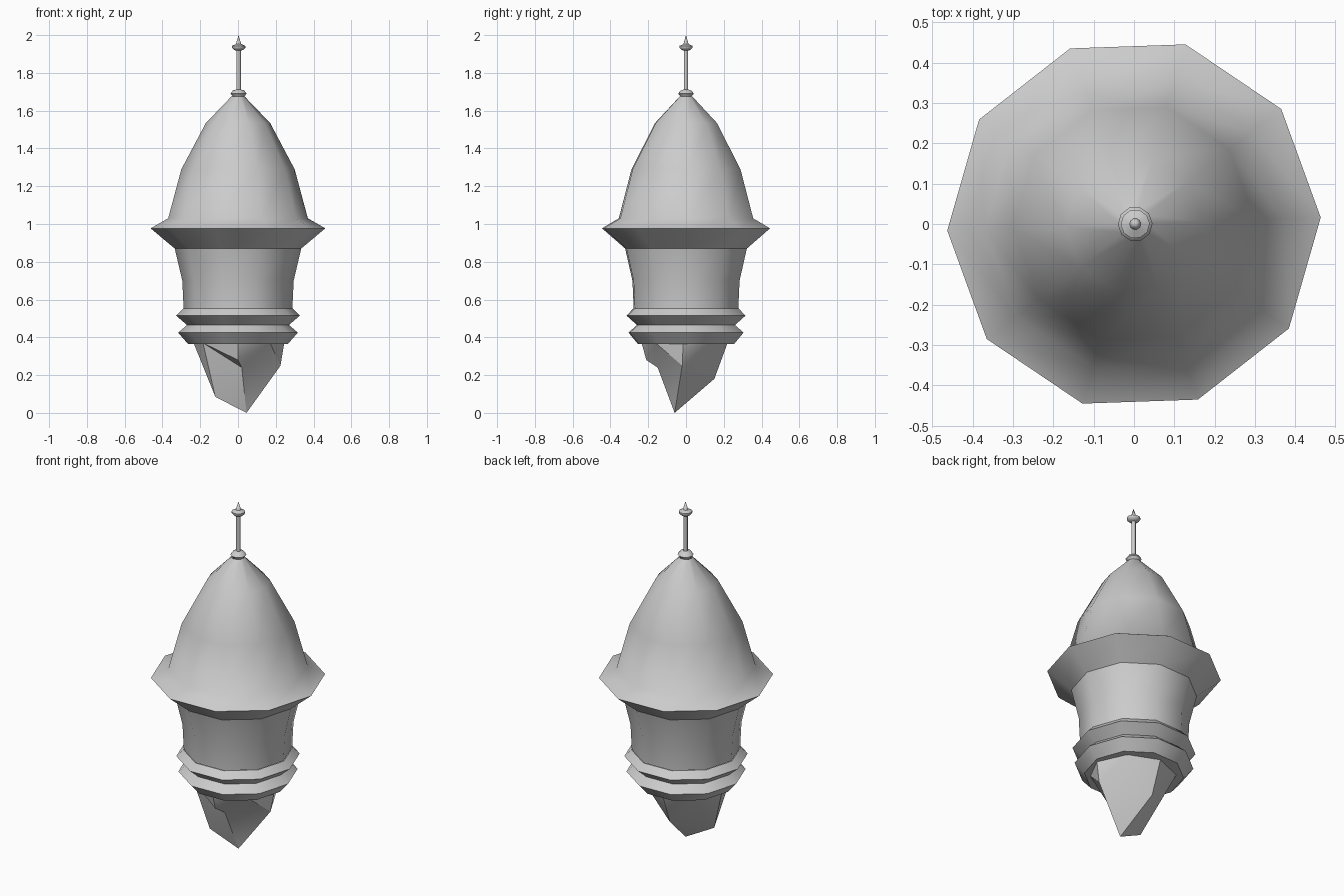
import bpy, bmesh, math

if "Cube" in bpy.data.objects:
    bpy.data.objects.remove(bpy.data.objects["Cube"])


def finish(name, bm, angle):
    bmesh.ops.recalc_face_normals(bm, faces=bm.faces)
    me = bpy.data.meshes.new(name)
    bm.to_mesh(me)
    bm.free()
    ob = bpy.data.objects.new(name, me)
    bpy.context.collection.objects.link(ob)
    bpy.ops.object.select_all(action='DESELECT')
    ob.select_set(True)
    bpy.context.view_layer.objects.active = ob
    bpy.ops.object.shade_smooth_by_angle(angle=math.radians(angle))
    return ob


def lathe(name, profile, sides=10, turn=2, angle=46, cap_bottom=False, cx=0.0):
    """Revolve (radius, z) pairs around the z axis; radius 0 makes a point."""
    bm = bmesh.new()
    rings = []
    for r, z in profile:
        if r == 0:
            rings.append([bm.verts.new((cx, 0, z))] * sides)
        else:
            a = [math.radians(turn) + 2 * math.pi * i / sides for i in range(sides)]
            rings.append([bm.verts.new((cx + r * math.cos(t), r * math.sin(t), z)) for t in a])
    for lo, hi in zip(rings, rings[1:]):
        for i in range(sides):
            j = (i + 1) % sides
            bm.faces.new(list(dict.fromkeys((lo[i], lo[j], hi[j], hi[i]))))
    if cap_bottom:
        bm.faces.new(rings[0])
    return finish(name, bm, angle)


# Double moulding below the wall
lathe("base_mouldings", [(0.265, 0.365), (0.317, 0.425), (0.27, 0.465),
                         (0.328, 0.515), (0.29, 0.552)], cap_bottom=True)
# Flared turret wall
lathe("wall", [(0.288, 0.552), (0.295, 0.70), (0.335, 0.87)])
# Underside of the eave
lathe("eave_underside", [(0.335, 0.87), (0.463, 0.977)])
# Bell-shaped roof with flared eave
lathe("roof", [(0.463, 0.977), (0.37, 1.03), (0.30, 1.29), (0.17, 1.535), (0.035, 1.675)])
# Finial: collar, pole, disc and spike
lathe("finial", [(0.028, 1.665), (0.03, 1.675), (0.043, 1.69), (0.03, 1.707), (0.012, 1.712),
                 (0.012, 1.918), (0.025, 1.922), (0.036, 1.933), (0.036, 1.943),
                 (0.014, 1.953), (0, 2.0)], cap_bottom=True, cx=0.003)

# Broken stone stub under the turret
pts = {
    'r0': (-0.235, 0, .37), 'r1': (-0.185, -0.15, .37), 'r2': (0, -0.235, .37),
    'r3': (0.17, -0.16, .37), 'r4': (0.245, -0.015, .37), 'r5': (0.17, 0.15, .37),
    'r6': (0, 0.22, .37), 'r7': (-0.17, 0.15, .37),
    'A': (0.045, -0.06, 0), 'B': (-0.12, -0.09, .085), 'C': (0.225, -0.02, .25),
    'D': (0, 0.15, .18), 'E': (0.02, -0.15, .24), 'F': (0, -0.21, .28),
}
faces = """r1 B E,r1 E F,r1 F r2,r2 F r3,F E r3,E B A,E A C,E C r3,C r4 r3,
C A D,C D r5,C r5 r4,r5 D r6,A B D,r0 B r1,r7 B r0,r7 D B,r6 D r7,
r0 r1 r2 r3 r4 r5 r6 r7"""
bm = bmesh.new()
v = {k: bm.verts.new(p) for k, p in pts.items()}
for f in faces.split(','):
    bm.faces.new([v[k] for k in f.split()])
finish("stone_stub", bm, 30)
